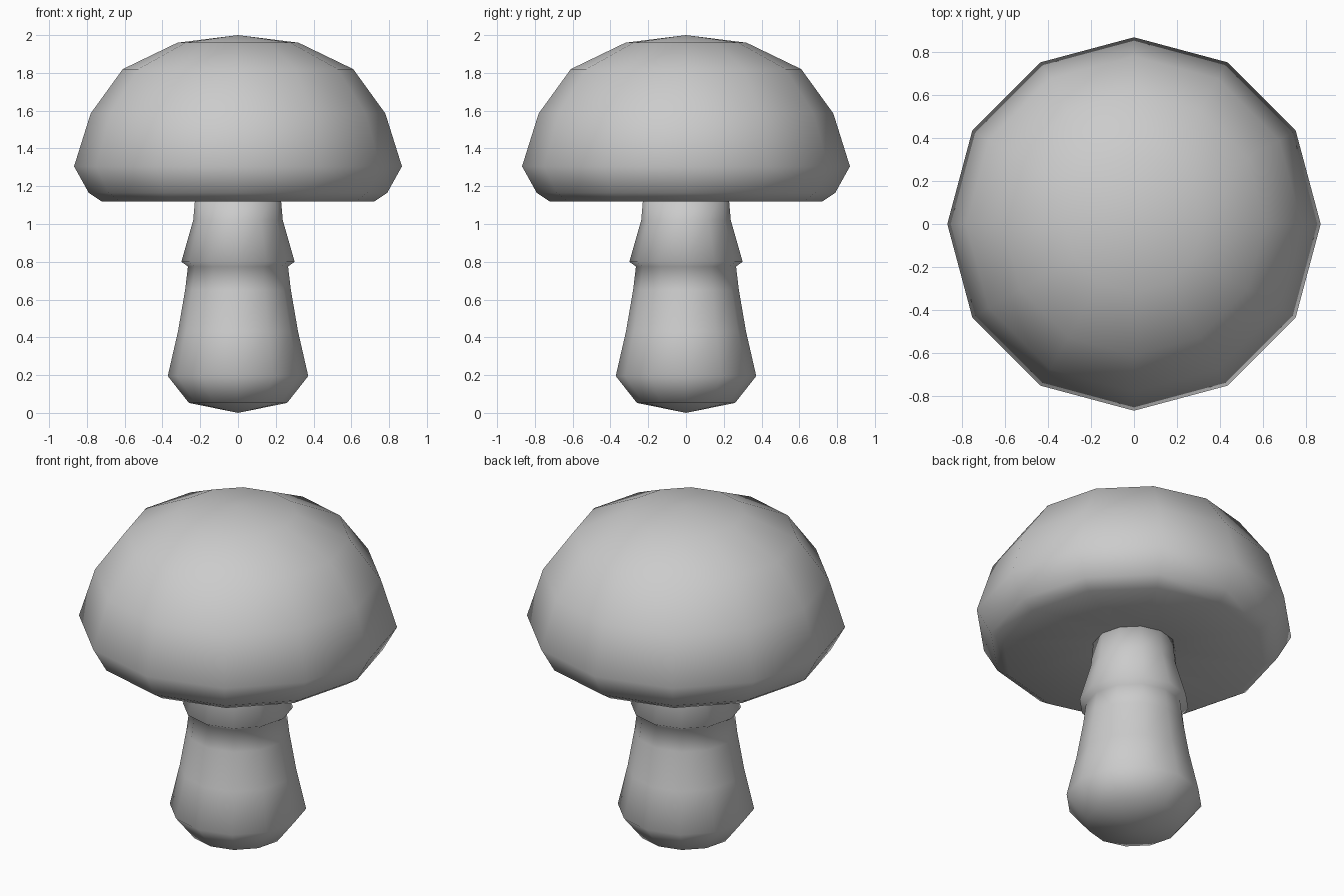
import bpy, bmesh, math

if "Cube" in bpy.data.objects:
    bpy.data.objects.remove(bpy.data.objects["Cube"])

SIDES = 12


def lathe(name, profile):
    """Spin a (radius, height) profile around z; radius 0 makes a pole."""
    bm = bmesh.new()
    rings = []
    for r, z in profile:
        n = 1 if r == 0 else SIDES
        rings.append([bm.verts.new((r * math.cos(math.tau * i / SIDES),
                                    r * math.sin(math.tau * i / SIDES), z))
                      for i in range(n)])
    for a, b in zip(rings, rings[1:]):
        for i in range(SIDES):
            j = (i + 1) % SIDES
            quad = [a[i % len(a)], a[j % len(a)], b[j % len(b)], b[i % len(b)]]
            bm.faces.new(list(dict.fromkeys(quad)))
    bmesh.ops.recalc_face_normals(bm, faces=bm.faces)
    for f in bm.faces:
        f.smooth = True
    mesh = bpy.data.meshes.new(name)
    bm.to_mesh(mesh)
    bm.free()
    obj = bpy.data.objects.new(name, mesh)
    bpy.context.collection.objects.link(obj)
    return obj


# Domed cap with a rolled rim and slightly hollow underside
lathe("cap", [(0, 2.0), (0.32, 1.96), (0.61, 1.82), (0.78, 1.585),
              (0.868, 1.305), (0.79, 1.165), (0.72, 1.118),
              (0.225, 1.16), (0, 1.16)])

# Stem with a flared collar and a bulbous foot
lathe("stem", [(0, 0.0), (0.26, 0.053), (0.372, 0.195), (0.318, 0.43),
               (0.28, 0.65), (0.265, 0.775), (0.30, 0.80),
               (0.237, 1.02), (0.225, 1.16), (0, 1.16)])
